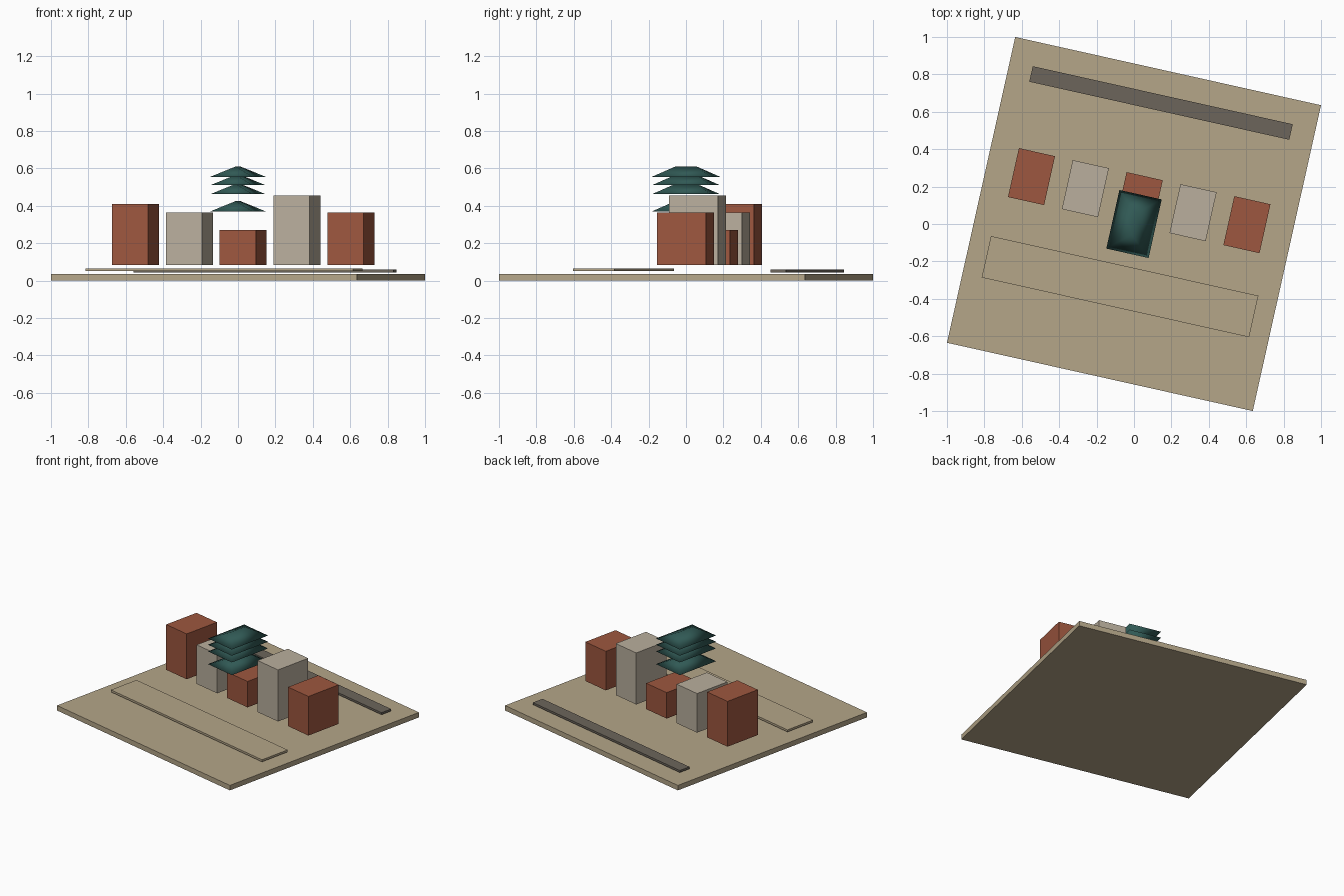
import bpy, bmesh, math
from mathutils import Matrix

if "Cube" in bpy.data.objects:
    bpy.data.objects.remove(bpy.data.objects["Cube"])

TURN = Matrix.Rotation(math.radians(-12.58), 4, 'Z')


def material(name, rgb):
    m = bpy.data.materials.new(name)
    m.diffuse_color = (*rgb, 1)
    m.use_nodes = True
    m.node_tree.nodes["Principled BSDF"].inputs["Base Color"].default_value = m.diffuse_color
    return m


SAND = material("sand", (0.46, 0.38, 0.25))
STONE = material("dark_stone", (0.15, 0.13, 0.105))
BRICK = material("brick", (0.34, 0.095, 0.05))
PLASTER = material("plaster", (0.49, 0.43, 0.34))
TILE = material("roof_tile", (0.03, 0.1, 0.09))


def add(name, bm, mat, smooth=False):
    bmesh.ops.recalc_face_normals(bm, faces=bm.faces)
    for f in bm.faces:
        f.smooth = smooth
    me = bpy.data.meshes.new(name)
    bm.to_mesh(me)
    bm.free()
    me.materials.append(mat)
    ob = bpy.data.objects.new(name, me)
    ob.matrix_world = TURN
    bpy.context.collection.objects.link(ob)


def box(name, u, v, w, d, z0, z1, mat):
    bm = bmesh.new()
    bmesh.ops.create_cube(bm, size=1, matrix=Matrix.Translation((u, v, (z0 + z1) / 2))
                          @ Matrix.Diagonal((w, d, z1 - z0, 1)))
    add(name, bm, mat)


def hip_roof(name, z, w=0.2315, d=0.321, h=0.055, ridge=0.116):
    bm = bmesh.new()
    eave = [bm.verts.new((x * w / 2, y * d / 2, z))
            for x, y in ((-1, -1), (1, -1), (1, 1), (-1, 1))]
    a, b = [bm.verts.new((0, s * ridge / 2, z + h)) for s in (-1, 1)]
    p, q, r, s = eave
    for f in ((p, q, a), (q, r, b, a), (r, s, b), (s, p, a, b), (s, r, q, p)):
        bm.faces.new(f)
    add(name, bm, TILE, True)


# ground slab and raised strips
box("ground_slab", 0, 0, 1.675, 1.675, 0, 0.036, SAND)
box("rear_wall_strip", 0, 0.663, 1.424, 0.085, 0.044, 0.059, STONE)
box("front_path_strip", 0, -0.343, 1.465, 0.227, 0.05, 0.065, SAND)

# row of five blocks
for i, top in enumerate((0.41, 0.365, 0.27, 0.455, 0.365)):
    box(f"block_{i + 1}", (i - 2) * 0.295, 0.128, 0.198, 0.268, 0.083, top,
        PLASTER if i % 2 else BRICK)

# stacked hipped roofs
for i, z in enumerate((0.37, 0.462, 0.51, 0.555)):
    hip_roof(f"roof_tier_{i + 1}", z)
